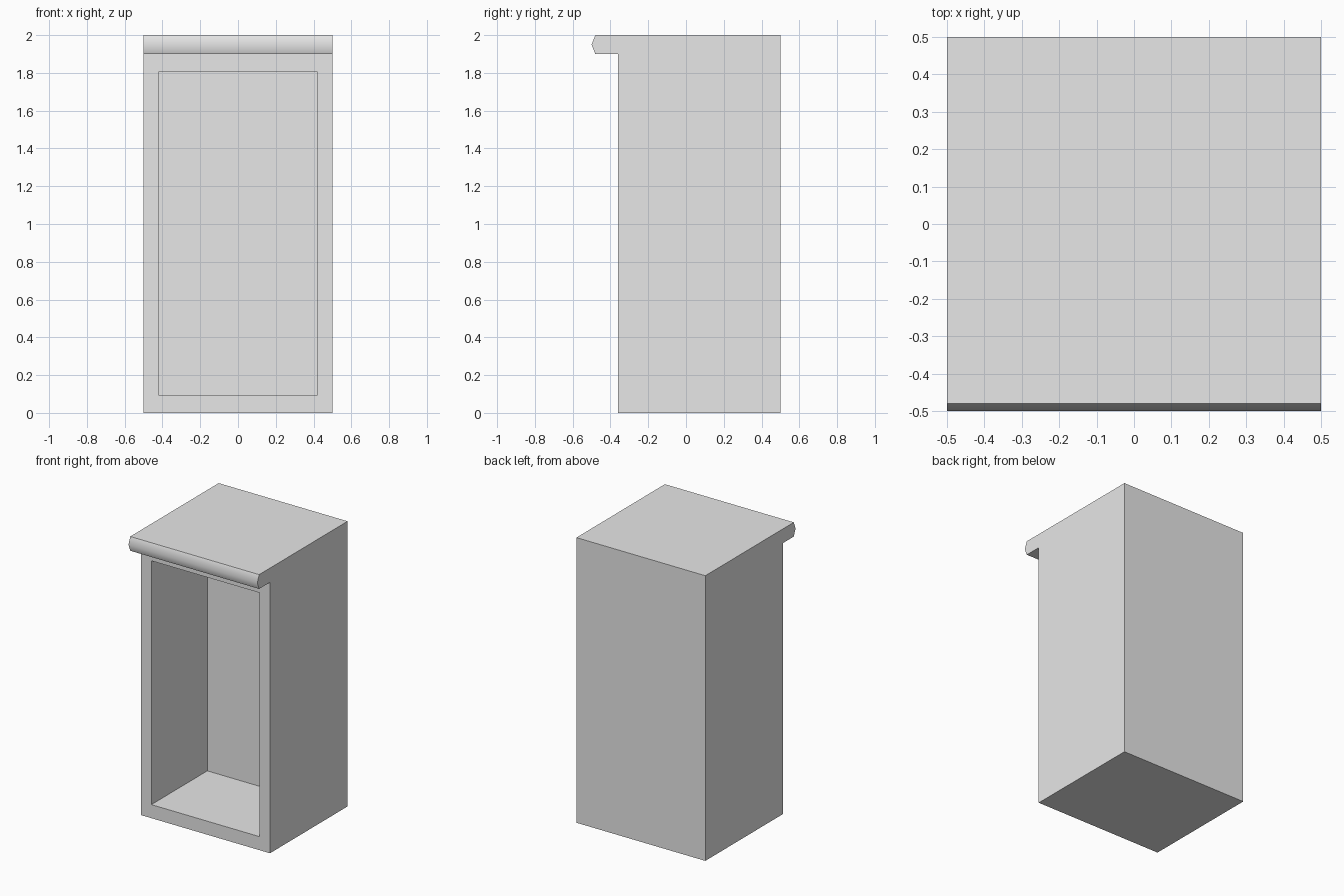
import bpy
import bmesh
from math import radians
from mathutils import Vector

cube = bpy.data.objects.get("Cube")
if cube:
    bpy.data.objects.remove(cube, do_unlink=True)

HALF_WIDTH = 0.5
FRONT_Y = -0.36
RECESS_DEPTH = 0.62

grey = bpy.data.materials.new("plain_grey")
grey.use_nodes = True
grey.diffuse_color = (0.8, 0.8, 0.8, 1)
grey.node_tree.nodes["Principled BSDF"].inputs["Base Color"].default_value = (0.8, 0.8, 0.8, 1)

# Side profile (y, z): body with an overhanging, rounded top lip
profile = [(0.5, 0), (0.5, 2), (-0.48, 2), (-0.5, 1.95),
           (-0.48, 1.9), (FRONT_Y, 1.9), (FRONT_Y, 0)]

bm = bmesh.new()
side = bm.faces.new([bm.verts.new((-HALF_WIDTH, y, z)) for y, z in profile])
swept = bmesh.ops.extrude_face_region(bm, geom=[side])["geom"]
bmesh.ops.translate(bm, vec=(2 * HALF_WIDTH, 0, 0),
                    verts=[v for v in swept if isinstance(v, bmesh.types.BMVert)])
bmesh.ops.recalc_face_normals(bm, faces=bm.faces)

# Front opening: inset the front panel, then push it back into a deep recess
panel = next(f for f in bm.faces if all(abs(v.co.y - FRONT_Y) < 0.001 for v in f.verts))
bmesh.ops.inset_region(bm, faces=[panel], thickness=0.08)
for v in panel.verts:
    v.co = Vector((0.42 if v.co.x > 0 else -0.42, FRONT_Y,
                   1.805 if v.co.z > 1 else 0.095))
bmesh.ops.inset_region(bm, faces=[panel], thickness=0)
bmesh.ops.translate(bm, vec=(0, RECESS_DEPTH, 0), verts=panel.verts)
bmesh.ops.recalc_face_normals(bm, faces=bm.faces)

mesh = bpy.data.meshes.new("cabinet_body")
bm.to_mesh(mesh)
bm.free()
mesh.materials.append(grey)
body = bpy.data.objects.new("cabinet_body", mesh)
bpy.context.collection.objects.link(body)

# Smooth only across the shallow crease of the lip
bpy.ops.object.select_all(action='DESELECT')
body.select_set(True)
bpy.context.view_layer.objects.active = body
bpy.ops.object.shade_smooth_by_angle(angle=radians(50))
